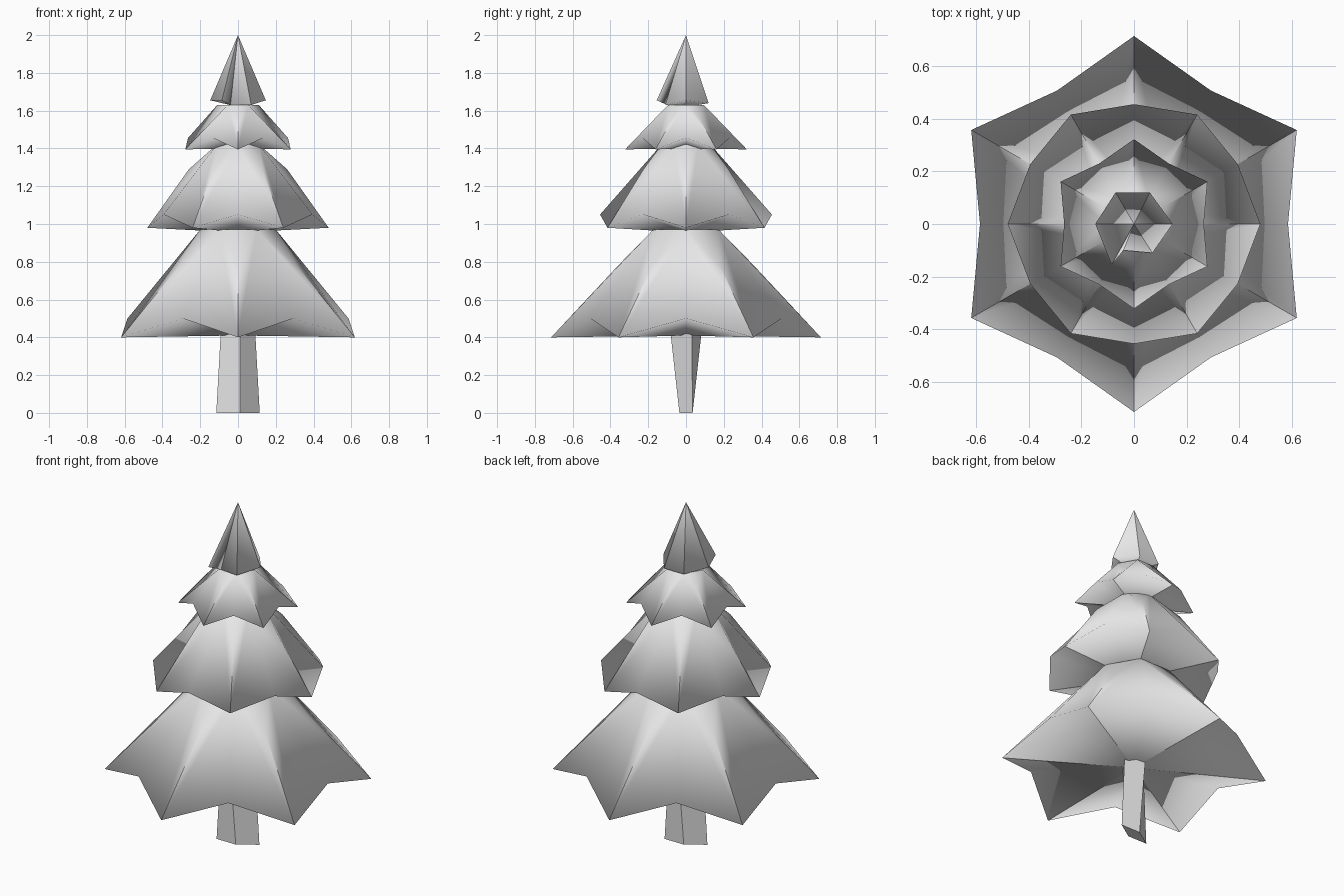
import bpy, bmesh
from math import cos, sin, pi

cube = bpy.data.objects.get("Cube")
if cube:
    bpy.data.objects.remove(cube)

grey = bpy.data.materials.new("light_grey")
grey.use_nodes = True
grey.diffuse_color = (0.8, 0.8, 0.8, 1)
grey.node_tree.nodes["Principled BSDF"].inputs["Base Color"].default_value = grey.diffuse_color


def finish(name, bm, creases):
    """Smooth shading everywhere except along the given pairs of vertices."""
    bmesh.ops.recalc_face_normals(bm, faces=bm.faces)
    for face in bm.faces:
        face.smooth = True
    for pair in creases:
        bm.edges.get(pair).smooth = False
    mesh = bpy.data.meshes.new(name)
    bm.to_mesh(mesh)
    bm.free()
    mesh.materials.append(grey)
    bpy.context.collection.objects.link(bpy.data.objects.new(name, mesh))


def ring(bm, radius, z, start):
    return [bm.verts.new((radius * cos(start + i * pi / 3), radius * sin(start + i * pi / 3), z))
            for i in range(6)]


def branch_tier(name, start, top, shoulder, tip, notch, under):
    """Six-pointed skirt; each ring is (radius, height), start is the angle of the first tip."""
    bm = bmesh.new()
    half = start + pi / 6
    t = ring(bm, *top, half)
    s = ring(bm, *shoulder, start)
    p = ring(bm, *tip, start)
    n = ring(bm, *notch, half)
    centre = bm.verts.new((0, 0, under))
    bm.faces.new(t)
    creases = []
    for i in range(6):
        bm.faces.new((t[i - 1], s[i], t[i]))
        bm.faces.new((t[i], s[i], p[i], n[i]))
        bm.faces.new((t[i - 1], n[i - 1], p[i], s[i]))
        bm.faces.new((centre, n[i], p[i]))
        bm.faces.new((centre, p[i], n[i - 1]))
        # Creased ridges above and below each tip; the rim itself stays soft
        creases += [(s[i], p[i]), (p[i], centre), (t[i - 1], t[i])]
    finish(name, bm, creases)


# Three skirts of branches, turned by half a step from one to the next
branch_tier("lower_branches", pi / 6, (0.2, 0.97), (0.35, 0.79), (0.714, 0.4), (0.585, 0.5), 0.41)
branch_tier("middle_branches", 0, (0.13, 1.42), (0.26, 1.29), (0.48, 0.98), (0.455, 1.05), 0.955)
branch_tier("upper_branches", pi / 6, (0.11, 1.63), (0.14, 1.56), (0.322, 1.395), (0.265, 1.455), 1.4)

# Uneven pointed tree top
bm = bmesh.new()
rim = [bm.verts.new(c) for c in (
    (0.147, 0, 1.655), (0.06, 0.12, 1.64), (-0.07, 0.12, 1.64), (-0.147, 0, 1.655),
    (-0.085, -0.155, 1.655), (-0.04, -0.1, 1.63), (0.07, -0.11, 1.63))]
apex = bm.verts.new((0, 0, 2))
base = bm.verts.new((0, 0, 1.62))
creases = []
for a, b in zip(rim, rim[1:] + rim[:1]):
    bm.faces.new((a, b, apex))
    bm.faces.new((b, a, base))
    creases += [(a, apex), (a, base)]
finish("tree_top", bm, creases)

# Flattened, twisted four-sided trunk
bm = bmesh.new()
foot = [bm.verts.new((x, y, 0)) for x, y in
        ((-0.115, -0.035), (0.01, -0.035), (0.115, 0.035), (-0.01, 0.035))]
head = [bm.verts.new((x, y, 0.45)) for x, y in
        ((-0.09, -0.03), (0.01, -0.085), (0.09, 0.03), (-0.01, 0.085))]
bm.faces.new(foot)
bm.faces.new(head)
creases = []
for i in range(4):
    bm.faces.new((foot[i - 1], foot[i], head[i], head[i - 1]))
    creases += [(foot[i - 1], foot[i]), (head[i - 1], head[i]), (foot[i], head[i])]
finish("trunk", bm, creases)
